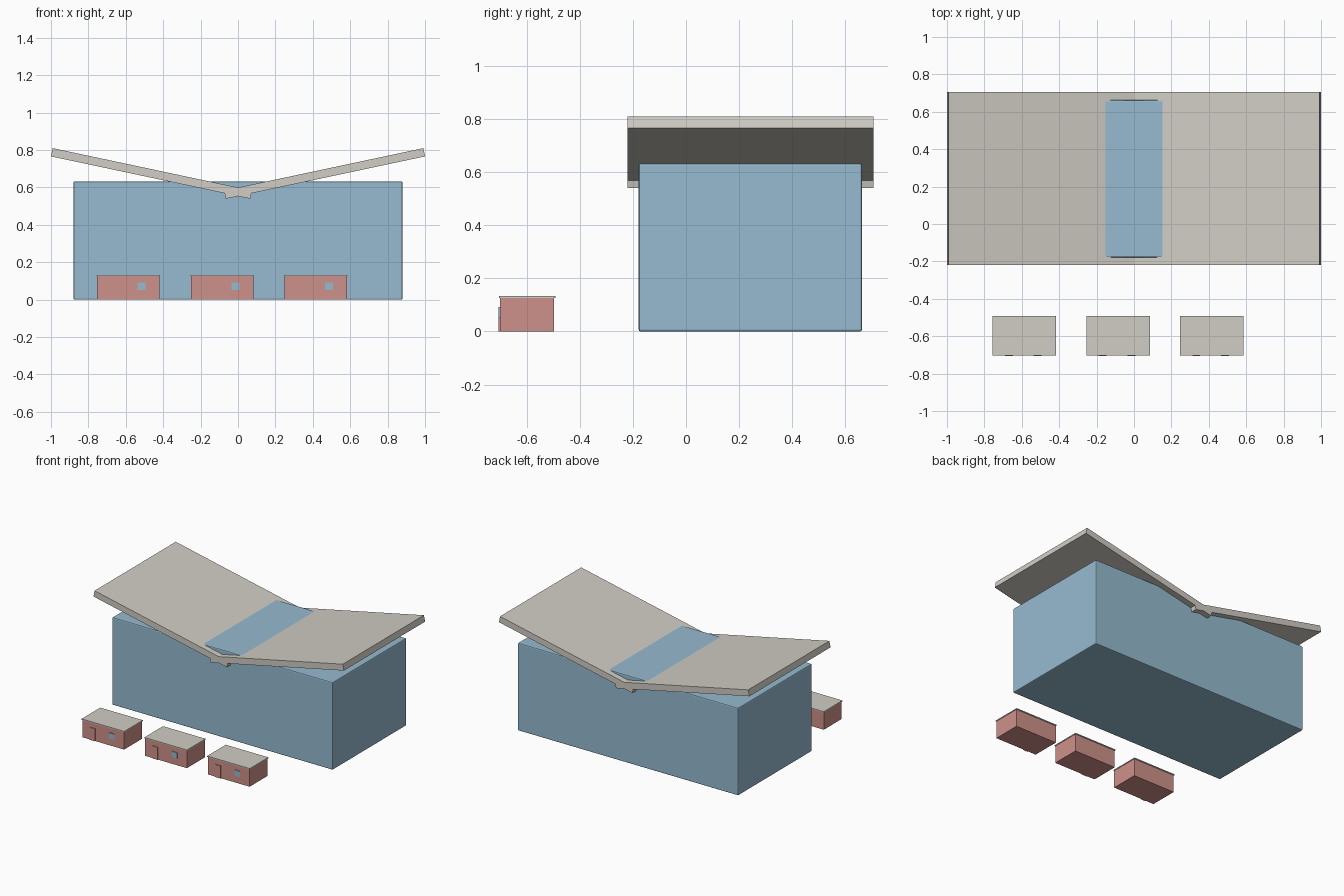
import bpy, math

if "Cube" in bpy.data.objects:
    bpy.data.objects.remove(bpy.data.objects["Cube"])


def material(name, rgb):
    """Flat colour from 0-255 sRGB values."""
    m = bpy.data.materials.new(name)
    lin = [((c / 255 + 0.055) / 1.055) ** 2.4 for c in rgb]
    m.diffuse_color = (*lin, 1)
    m.use_nodes = True
    m.node_tree.nodes["Principled BSDF"].inputs["Base Color"].default_value = m.diffuse_color
    return m


GLASS = material("pale blue glass", (150, 187, 208))
BRICK = material("dusty red", (207, 145, 138))
ROOF = material("warm grey roof", (209, 205, 197))


def box(name, x, y, z, mat):
    """Box from (min, max) ranges on each axis."""
    bpy.ops.mesh.primitive_cube_add(
        size=1, location=[(a + b) / 2 for a, b in (x, y, z)])
    o = bpy.context.object
    o.name = name
    o.scale = [b - a for a, b in (x, y, z)]
    bpy.ops.object.transform_apply(location=False, rotation=False, scale=True)
    o.data.materials.append(mat)
    return o


# Main glass hall with slightly softened edges
hall = box("glass_hall", (-0.88, 0.88), (-0.178, 0.662), (0, 0.632), GLASS)
bevel = hall.modifiers.new("soft_edges", 'BEVEL')
bevel.width = 0.007
bevel.segments = 2

# Butterfly roof: two tilted slabs crossing at the valley
ANGLE, LENGTH, THICK = math.radians(12), 1.089, 0.045
ca, sa = math.cos(ANGLE), math.sin(ANGLE)
for side, name in ((-1, "left_roof_slab"), (1, "right_roof_slab")):
    # centre measured from the outer lower corner
    cx = 1.0 - ca * LENGTH / 2 - sa * THICK / 2
    cz = 0.766 - sa * LENGTH / 2 + ca * THICK / 2
    slab = box(name, (-LENGTH / 2, LENGTH / 2), (-0.22, 0.705),
               (-THICK / 2, THICK / 2), ROOF)
    slab.location.x, slab.location.z = side * (cx + sa * THICK), cz
    slab.location.x = side * (1.0 - ca * LENGTH / 2 - sa * THICK / 2)
    slab.rotation_euler.y = -side * ANGLE

# Row of three small huts in front
for i, cx in enumerate((-0.586, -0.085, 0.416), 1):
    box(f"hut_{i}_walls", (cx - 0.167, cx + 0.167), (-0.7, -0.496), (0, 0.126), BRICK)
    box(f"hut_{i}_roof", (cx - 0.17, cx + 0.17), (-0.703, -0.491), (0.126, 0.133), ROOF)
    box(f"hut_{i}_door", (cx - 0.104, cx - 0.062), (-0.705, -0.699), (0, 0.09), BRICK)
    box(f"hut_{i}_window", (cx + 0.05, cx + 0.092), (-0.705, -0.699), (0.052, 0.092), GLASS)
